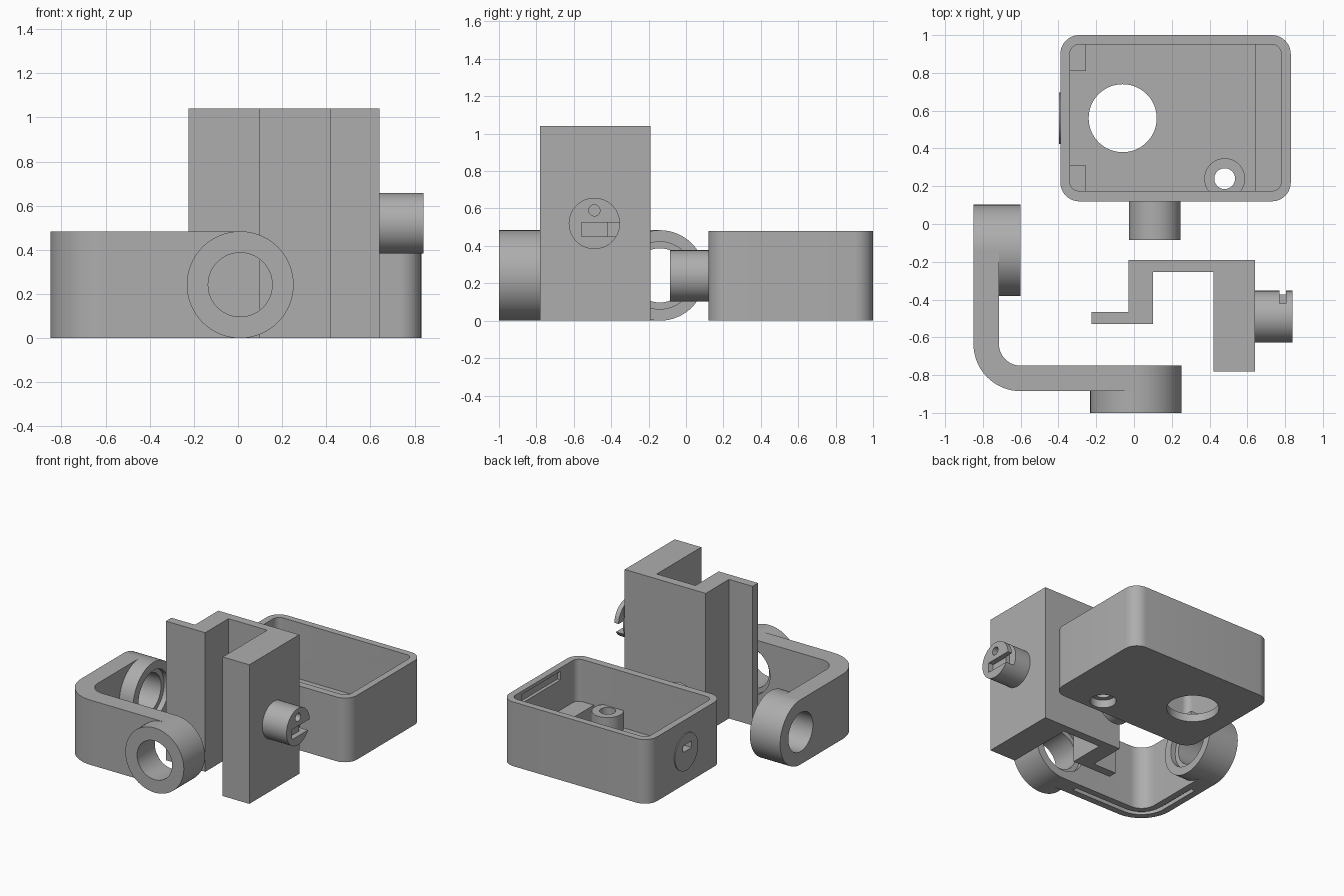
import bpy, bmesh
from math import pi, cos, sin
from mathutils import Vector, Matrix

cube = bpy.data.objects.get("Cube")
if cube:
    bpy.data.objects.remove(cube, do_unlink=True)

grey = bpy.data.materials.new("plain grey")
grey.use_nodes = True
COLOR = (0.42, 0.42, 0.42, 1)
grey.diffuse_color = COLOR
grey.node_tree.nodes["Principled BSDF"].inputs["Base Color"].default_value = COLOR


def finish(name, bm):
    bmesh.ops.recalc_face_normals(bm, faces=bm.faces)
    mesh = bpy.data.meshes.new(name)
    bm.to_mesh(mesh)
    bm.free()
    mesh.materials.append(grey)
    obj = bpy.data.objects.new(name, mesh)
    bpy.context.collection.objects.link(obj)
    return obj


def prism(name, outline, z0, z1):
    bm = bmesh.new()
    face = bm.faces.new([bm.verts.new((x, y, z0)) for x, y in outline])
    top = bmesh.ops.extrude_face_region(bm, geom=[face])["geom"]
    verts = [v for v in top if isinstance(v, bmesh.types.BMVert)]
    bmesh.ops.translate(bm, verts=verts, vec=(0, 0, z1 - z0))
    return finish(name, bm)


def block(x0, x1, y0, y1, z0, z1, frame=None):
    bm = bmesh.new()
    bmesh.ops.create_cube(bm, size=1)
    for v in bm.verts:
        v.co = Vector((x1 if v.co.x > 0 else x0, y1 if v.co.y > 0 else y0,
                       z1 if v.co.z > 0 else z0))
    if frame:
        bm.transform(frame)
    return finish("block", bm)


def rod(start, end, radius, name="rod"):
    a, b = Vector(start), Vector(end)
    bm = bmesh.new()
    turn = (b - a).to_track_quat('Z', 'Y').to_matrix().to_4x4()
    bmesh.ops.create_cone(bm, cap_ends=True, segments=64, radius1=radius, radius2=radius,
                          depth=(b - a).length, matrix=Matrix.Translation((a + b) / 2) @ turn)
    return finish(name, bm)


def combine(obj, tools, operation):
    bpy.context.view_layer.objects.active = obj
    for tool in tools:
        mod = obj.modifiers.new("combine", 'BOOLEAN')
        mod.operation = operation
        mod.solver = 'EXACT'
        mod.object = tool
        bpy.ops.object.modifier_apply(modifier=mod.name)
        bpy.data.objects.remove(tool, do_unlink=True)


def add(obj, *tools):
    combine(obj, tools, 'UNION')


def cut(obj, *tools):
    combine(obj, tools, 'DIFFERENCE')


def rounded(x0, x1, y0, y1, r, steps=10):
    corners = [(x1 - r, y1 - r), (x0 + r, y1 - r), (x0 + r, y0 + r), (x1 - r, y0 + r)]
    return [(cx + r * cos(pi / 2 * (i + k / steps)), cy + r * sin(pi / 2 * (i + k / steps)))
            for i, (cx, cy) in enumerate(corners) for k in range(steps + 1)]


def l_band(r_in, r_out, end_x, end_y, steps=16):
    cx, cy = -0.6, -0.635
    def arc(r):
        return [(cx + r * cos(pi + pi / 2 * k / steps), cy + r * sin(pi + pi / 2 * k / steps))
                for k in range(steps + 1)]
    return ([(cx - r_out, end_y)] + arc(r_out) + [(end_x, cy - r_out), (end_x, cy - r_in)]
            + arc(r_in)[::-1] + [(cx - r_in, end_y)])


def stud_cuts(obj, tip, axis, side):
    # local x points out of the stud, y to its open side, z up
    up = Vector((0, 0, 1))
    frame = Matrix((axis, side, up)).transposed().to_4x4()
    frame = Matrix.Translation(tip) @ frame
    cut(obj,
        block(-0.04, 0.02, -0.07, 0.08, -0.07, 0.005, frame),
        block(-0.07, 0.02, 0.07, 0.16, -0.07, 0.005, frame),
        block(-0.07, -0.035, 0.07, 0.16, -0.07, 0.16, frame),
        rod(frame @ Vector((-0.1, 0, 0.07)), frame @ Vector((0.02, 0, 0.07)), 0.03))


# Open tray with ledge, corner posts and screw boss
tray = prism("tray", rounded(-0.39, 0.83, 0.12, 1.0, 0.1), 0, 0.48)
cut(tray, prism("cavity", rounded(-0.34, 0.78, 0.175, 0.95, 0.05), 0.06, 0.6))
add(tray,
    block(0.64, 0.8, 0.16, 0.965, 0.03, 0.165),
    block(-0.36, -0.255, 0.81, 0.965, 0.03, 0.165),
    block(-0.36, -0.255, 0.16, 0.31, 0.03, 0.165),
    rod((0.48, 0.24, 0.03), (0.48, 0.24, 0.19), 0.108),
    rod((0.11, 0.15, 0.24), (0.11, -0.085, 0.24), 0.137),
    rod((-0.36, 0.56, 0.24), (-0.397, 0.56, 0.24), 0.137))
cut(tray,
    rod((-0.06, 0.56, -0.1), (-0.06, 0.56, 0.3), 0.18),
    rod((0.48, 0.24, -0.1), (0.48, 0.24, 0.3), 0.055),
    rod((0.48, 0.24, -0.1), (0.48, 0.24, 0.06), 0.09),
    block(0.7, 0.805, 0.37, 0.83, 0.39, 0.455),
    block(-0.5, -0.3, 0.5, 0.6, 0.25, 0.3))
stud_cuts(tray, Vector((0.11, -0.085, 0.24)), Vector((0, -1, 0)), Vector((-1, 0, 0)))

# Upright folded bracket with its side stud
bracket = prism("bracket", [(-0.225, -0.53), (0.1, -0.53), (0.1, -0.255), (0.42, -0.255),
                            (0.42, -0.78), (0.64, -0.78), (0.64, -0.19), (-0.03, -0.19),
                            (-0.03, -0.465), (-0.225, -0.465)], 0, 1.04)
add(bracket, rod((0.6, -0.49, 0.52), (0.84, -0.49, 0.52), 0.137))
stud_cuts(bracket, Vector((0.84, -0.49, 0.52)), Vector((1, 0, 0)), Vector((0, 1, 0)))

# Curved arm with a bearing ring at each end
arm = prism("arm", l_band(0.115, 0.25, 0.01, -0.14), 0, 0.484)
add(arm,
    rod((0.01, -1.0, 0.242), (0.01, -0.75, 0.242), 0.242),
    rod((-0.85, -0.14, 0.242), (-0.6, -0.14, 0.242), 0.242))
cut(arm,
    rod((0.01, -1.1, 0.242), (0.01, -0.6, 0.242), 0.145),
    rod((0.01, -0.79, 0.242), (0.01, -0.6, 0.242), 0.18),
    rod((-1.0, -0.14, 0.242), (-0.5, -0.14, 0.242), 0.145),
    rod((-0.64, -0.14, 0.242), (-0.5, -0.14, 0.242), 0.18),
    prism("groove", l_band(0.165, 0.2, -0.15, -0.3), -0.1, 0.03))

# Smooth the curves and keep the edges crisp
for obj in (tray, bracket, arm):
    bpy.ops.object.select_all(action='DESELECT')
    obj.select_set(True)
    bpy.context.view_layer.objects.active = obj
    bpy.ops.object.shade_smooth_by_angle(angle=pi / 6)
